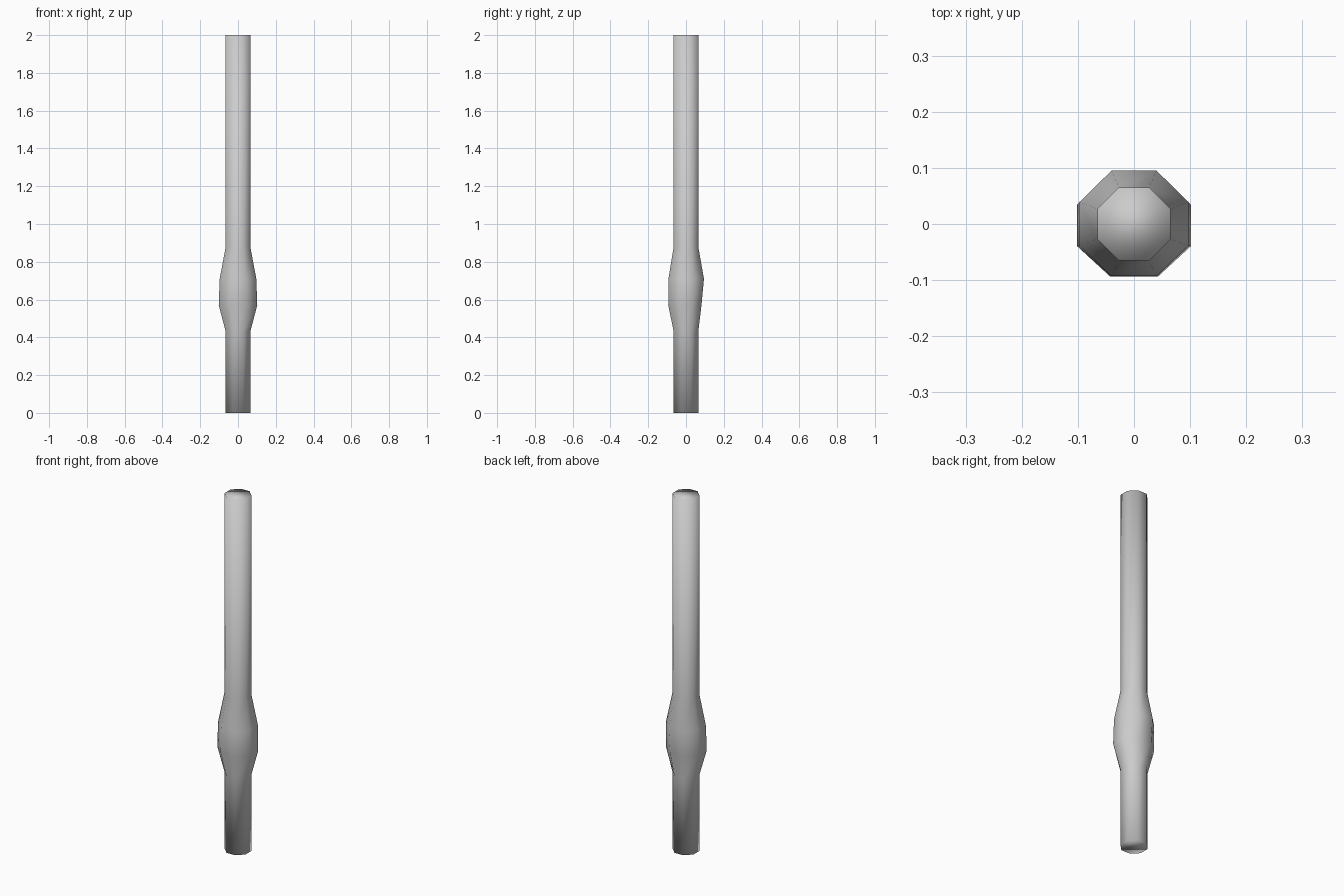
import bpy, bmesh, math

if "Cube" in bpy.data.objects:
    bpy.data.objects.remove(bpy.data.objects["Cube"])

# Octagonal rings from bottom to top: z, half width x, back y, front y
rings = [
    (0.0, 0.065, 0.065, 0.065),
    (0.43, 0.065, 0.065, 0.065),
    (0.57, 0.102, 0.082, 0.094),
    (0.71, 0.097, 0.095, 0.093),
    (0.88, 0.065, 0.065, 0.065),
    (2.0, 0.065, 0.065, 0.065),
]

bm = bmesh.new()
loops = []
for z, rx, back, front in rings:
    loop = []
    for i in range(8):
        a = math.radians(22.5 + 45 * i)
        k = 1 / math.cos(math.radians(22.5))  # flats face the axes
        ry = back if math.sin(a) > 0 else front
        loop.append(bm.verts.new((rx * k * math.cos(a), ry * k * math.sin(a), z)))
    loops.append(loop)

# Sides
for lo, hi in zip(loops, loops[1:]):
    for i in range(8):
        j = (i + 1) % 8
        bm.faces.new((lo[i], lo[j], hi[j], hi[i]))

# End caps
bm.faces.new(loops[0][::-1])
bm.faces.new(loops[-1])

for f in bm.faces:
    f.smooth = True

mesh = bpy.data.meshes.new("pole")
bm.to_mesh(mesh)
bm.free()
pole = bpy.data.objects.new("pole_with_grip", mesh)
bpy.context.collection.objects.link(pole)
